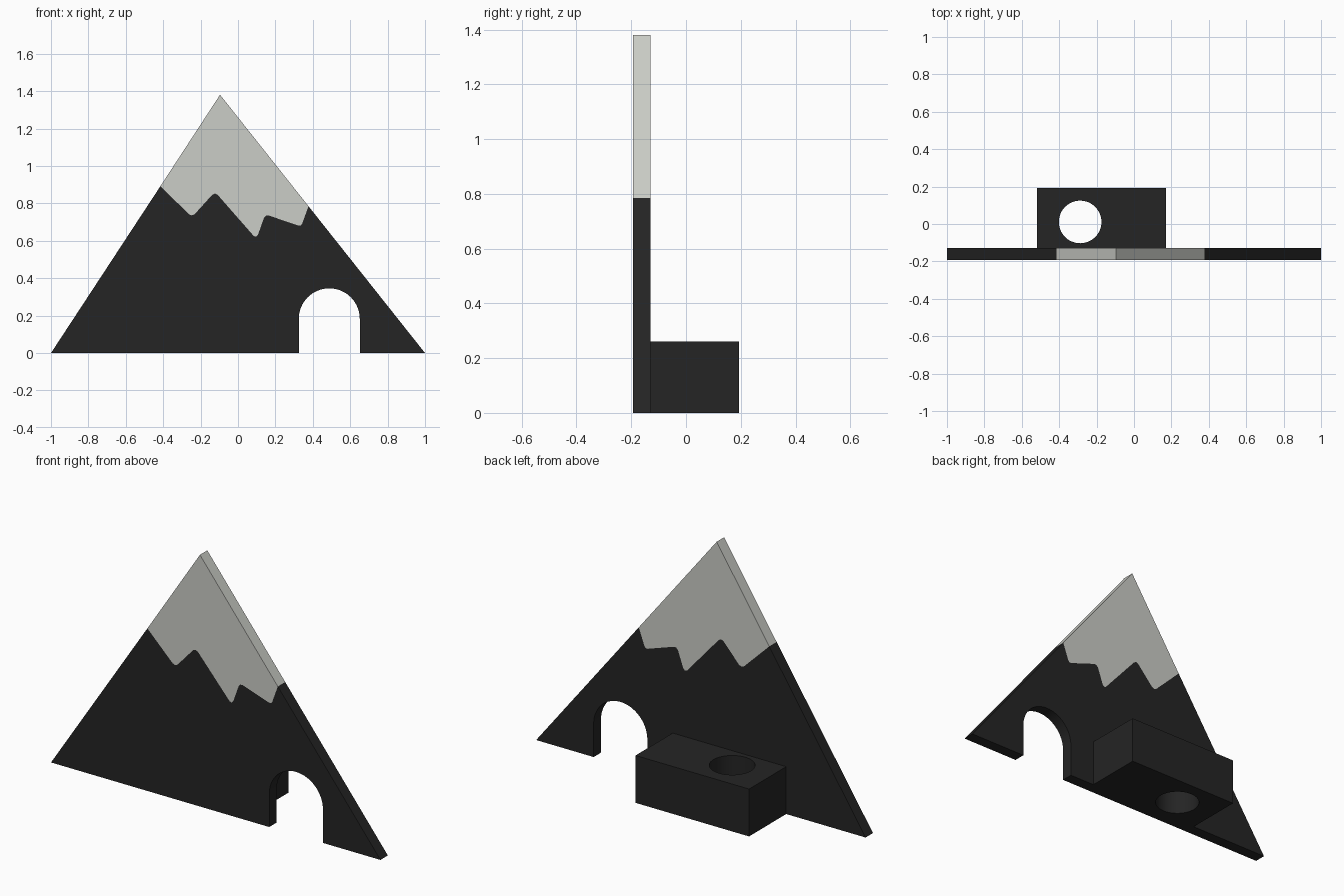
import bpy, bmesh, math

if "Cube" in bpy.data.objects:
    bpy.data.objects.remove(bpy.data.objects["Cube"])


def material(name, color):
    m = bpy.data.materials.new(name)
    m.diffuse_color = (*color, 1)
    m.use_nodes = True
    m.node_tree.nodes["Principled BSDF"].inputs["Base Color"].default_value = m.diffuse_color
    return m


BLACK = material("charcoal black", (0.018, 0.018, 0.018))
SNOW = material("snow grey", (0.60, 0.61, 0.57))


def prism(name, outline, start, depth, axis, mat):
    """Extrude a closed 2D outline along y (outline in x, z) or z (outline in x, y)."""
    bm = bmesh.new()
    if axis == 'Y':
        pts, move = [(a, start, b) for a, b in outline], (0, depth, 0)
    else:
        pts, move = [(a, b, start) for a, b in outline], (0, 0, depth)
    face = bm.faces.new([bm.verts.new(p) for p in pts])
    new = bmesh.ops.extrude_face_region(bm, geom=[face])["geom"]
    bmesh.ops.translate(bm, vec=move, verts=[v for v in new if isinstance(v, bmesh.types.BMVert)])
    bmesh.ops.recalc_face_normals(bm, faces=bm.faces)
    mesh = bpy.data.meshes.new(name)
    bm.to_mesh(mesh)
    bm.free()
    mesh.materials.append(mat)
    ob = bpy.data.objects.new(name, mesh)
    bpy.context.collection.objects.link(ob)
    return ob


def arc(cx, cy, r, a0, a1, n):
    return [(cx + r * math.cos(a0 + (a1 - a0) * i / n),
             cy + r * math.sin(a0 + (a1 - a0) * i / n)) for i in range(n + 1)]


def smooth(ob):
    bpy.ops.object.select_all(action='DESELECT')
    ob.select_set(True)
    bpy.context.view_layer.objects.active = ob
    bpy.ops.object.shade_smooth_by_angle(angle=math.radians(30))


FRONT, THICK = -0.193, 0.064

# Jagged snow line, left to right, shared by rock and snow cap
snow_line = [(-0.415, 0.892), (-0.262, 0.742), (-0.247, 0.736), (-0.232, 0.742),
             (-0.137, 0.847), (-0.123, 0.853), (-0.108, 0.845), (0.085, 0.625),
             (0.097, 0.622), (0.107, 0.633), (0.139, 0.723), (0.15, 0.735),
             (0.165, 0.735), (0.322, 0.682), (0.335, 0.682), (0.343, 0.692),
             (0.377, 0.785)]

# Rock slab with arched tunnel
tunnel = arc(0.488, 0.183, 0.163, math.pi, 0, 32)
rock = prism("mountain_rock",
             [(-1, 0), (0.325, 0)] + tunnel + [(0.651, 0), (1, 0)] + snow_line[::-1],
             FRONT, THICK, 'Y', BLACK)
smooth(rock)

# Snow cap
prism("snow_cap", snow_line + [(-0.096, 1.381)], FRONT, THICK, 'Y', SNOW)

# Rear block with a round hole through it
block = prism("rear_block", [(-0.518, -0.129), (0.171, -0.129), (0.171, 0.193), (-0.518, 0.193)],
              0, 0.26, 'Z', BLACK)
cutter = prism("hole_cutter", arc(-0.288, 0.011, 0.114, 0, 2 * math.pi, 48)[:-1],
               -0.1, 0.5, 'Z', BLACK)
cutter.hide_render = True
mod = block.modifiers.new("hole", 'BOOLEAN')
mod.operation, mod.object, mod.solver = 'DIFFERENCE', cutter, 'EXACT'
bpy.context.view_layer.objects.active = block
bpy.ops.object.modifier_apply(modifier=mod.name)
bpy.data.objects.remove(cutter)
smooth(block)
